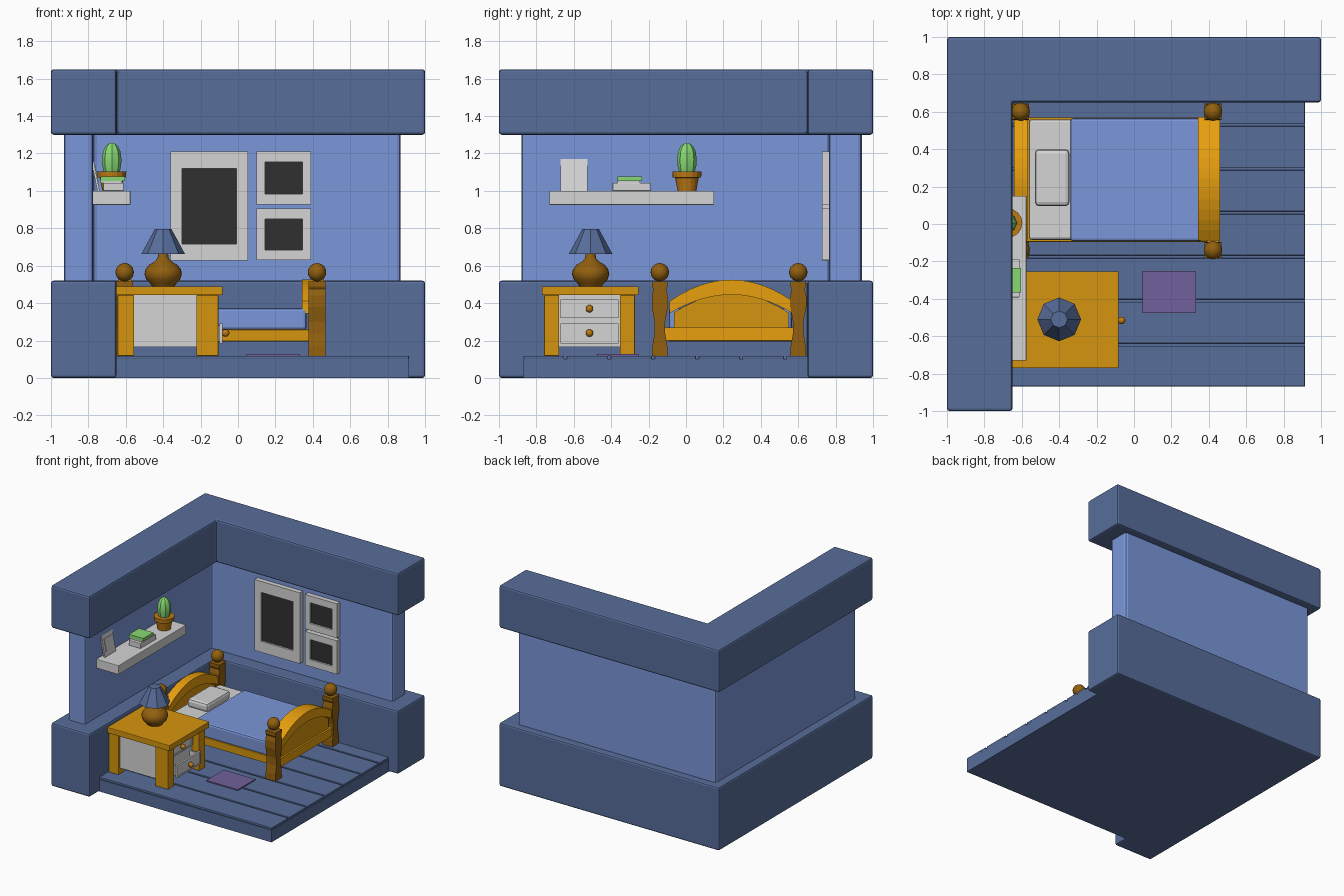
import bpy, bmesh
from math import sin, cos, pi
from mathutils import Vector

cube = bpy.data.objects.get("Cube")
if cube:
    bpy.data.objects.remove(cube)


def material(name, r, g, b):
    """Flat colour from 0-255 sRGB values, stored linear."""
    lin = [((c / 255 + 0.055) / 1.055) ** 2.4 for c in (r, g, b)] + [1]
    m = bpy.data.materials.new(name)
    m.use_nodes = True
    m.diffuse_color = lin
    m.node_tree.nodes["Principled BSDF"].inputs["Base Color"].default_value = lin
    return m


NAVY = material("slate_blue", 87, 109, 154)
BLUE = material("light_blue", 122, 151, 217)
WOOD = material("ochre_wood", 214, 149, 14)
GOLD = material("golden_wood", 232, 160, 14)
BROWN = material("brown_wood", 146, 96, 14)
CLAY = material("clay", 190, 122, 20)
WHITE = material("off_white", 213, 213, 213)
BLACK = material("charcoal", 48, 48, 48)
GREEN = material("leaf_green", 136, 217, 116)
PURPLE = material("muted_purple", 113, 96, 155)


def finish(name, bm, mats, bevel=0, smooth=False):
    bmesh.ops.recalc_face_normals(bm, faces=bm.faces)
    me = bpy.data.meshes.new(name)
    bm.to_mesh(me)
    bm.free()
    ob = bpy.data.objects.new(name, me)
    bpy.context.collection.objects.link(ob)
    for m in mats:
        me.materials.append(m)
    if bevel:
        mod = ob.modifiers.new("bevel", "BEVEL")
        mod.width, mod.segments = bevel, 2
    if smooth:
        me.shade_smooth()
    return ob


def prism(name, pts, a, b, axis, mat, bevel=0):
    """Extrude a 2D profile from a to b along an axis."""
    place = {"x": lambda p: (a, p[0], p[1]),
             "y": lambda p: (p[0], a, p[1]),
             "z": lambda p: (p[0], p[1], a)}[axis]
    bm = bmesh.new()
    face = bm.faces.new([bm.verts.new(place(p)) for p in pts])
    new = bmesh.ops.extrude_face_region(bm, geom=[face])["geom"]
    step = Vector([b - a if k == axis else 0 for k in "xyz"])
    bmesh.ops.translate(bm, vec=step, verts=[v for v in new if isinstance(v, bmesh.types.BMVert)])
    return finish(name, bm, [mat], bevel)


def box(name, x, y, z, mat, bevel=0):
    return prism(name, [(x[0], y[0]), (x[1], y[0]), (x[1], y[1]), (x[0], y[1])], z[0], z[1], "z", mat, bevel)


def panel(name, x, y, z, facing, scale, depth, mat, inner=None):
    """Box whose face towards 'facing' has a sunken centre, scaled per axis."""
    facing = Vector(facing)
    bm = bmesh.new()
    bmesh.ops.create_cube(bm, size=1)
    for v in bm.verts:
        v.co = [r[0] + (c + 0.5) * (r[1] - r[0]) for c, r in zip(v.co, (x, y, z))]
    bm.normal_update()
    face = max(bm.faces, key=lambda f: f.normal.dot(facing))
    bmesh.ops.inset_region(bm, faces=[face], thickness=0.002)
    mid = face.calc_center_median()
    outer = Vector([r[1] - r[0] for r in (x, y, z)]) / 2
    for v in face.verts:
        for i in range(3):
            if not facing[i]:
                v.co[i] = mid[i] + outer[i] * scale[i] * (1 if v.co[i] > mid[i] else -1)
    for e in bmesh.ops.extrude_face_region(bm, geom=[face])["geom"]:
        if isinstance(e, bmesh.types.BMVert):
            e.co -= facing * depth
        elif isinstance(e, bmesh.types.BMFace):
            e.material_index = 1
    bm.faces.remove(face)
    return finish(name, bm, [mat, inner or mat])


def lathe(name, at, profile, sides, mat, smooth=False, rib=0):
    """Closed revolve of (radius, z) rings; rib pulls in every other column."""
    bm = bmesh.new()
    rings = []
    for r, z in profile:
        ring = []
        for i in range(sides):
            t, k = 2 * pi * i / sides, r * (1 - rib * (i % 2))
            ring.append(bm.verts.new((at[0] + k * cos(t), at[1] + k * sin(t), z)))
        rings.append(ring)
    for lo, hi in zip(rings, rings[1:]):
        for i in range(sides):
            j = (i + 1) % sides
            bm.faces.new((lo[i], lo[j], hi[j], hi[i]))
    bm.faces.new(rings[0])
    bm.faces.new(rings[-1])
    ob = finish(name, bm, [mat])
    if smooth:
        bpy.context.view_layer.objects.active = ob
        ob.select_set(True)
        bpy.ops.object.shade_smooth_by_angle()
        ob.select_set(False)
    return ob


def ball(name, at, r, mat):
    bm = bmesh.new()
    bmesh.ops.create_uvsphere(bm, u_segments=20, v_segments=12, radius=r)
    bmesh.ops.translate(bm, vec=at, verts=bm.verts)
    return finish(name, bm, [mat], smooth=True)


# Corner walls: thick base and cap with a thinner wall between
def corner(name, lo, hi, inner, z, mat, bevel):
    (x0, y0), (x1, y1), (xi, yi) = lo, hi, inner
    prism(name, [(x0, y0), (xi, y0), (xi, yi), (x1, yi), (x1, y1), (x0, y1)], *z, "z", mat, bevel)


corner("wall_base", (-1, -1), (1, 1), (-0.65, 0.65), (0, 0.52), NAVY, 0.014)
corner("wall_cap", (-1, -1), (1, 1), (-0.65, 0.65), (1.3, 1.65), NAVY, 0.014)
corner("wall_middle", (-0.93, -0.88), (0.87, 0.94), (-0.775, 0.765), (0.5, 1.32), BLUE, 0.02)

# Plank floor
box("floor_slab", (-0.7, 0.914), (-0.87, 0.7), (0, 0.1), NAVY)
edges = [-0.875, -0.645, -0.41, -0.175, 0.06, 0.295, 0.53, 0.68]
for i, (a, b) in enumerate(zip(edges, edges[1:])):
    box(f"floor_plank_{i}", (-0.7, 0.914), (a + 0.007, b - 0.007), (0.1, 0.118), NAVY, 0.004)
box("rug", (0.045, 0.332), (-0.476, -0.25), (0.116, 0.127), PURPLE)

# Nightstand
box("nightstand_top", (-0.65, -0.083), (-0.77, -0.253), (0.443, 0.49), WOOD, 0.004)
for i, y in enumerate((-0.758, -0.353)):
    box(f"nightstand_back_leg_{i}", (-0.643, -0.556), (y, y + 0.08), (0.118, 0.443), WOOD, 0.004)
    box(f"nightstand_front_leg_{i}", (-0.222, -0.105), (y, y + 0.08), (0.118, 0.443), WOOD, 0.004)
box("nightstand_body", (-0.6, -0.17), (-0.735, -0.295), (0.165, 0.443), WHITE)
panel("upper_drawer", (-0.2, -0.155), (-0.672, -0.36), (0.32, 0.42), (1, 0, 0), (1, 0.9, 0.78), 0.007, WHITE)
panel("lower_drawer_tray", (-0.2, -0.093), (-0.66, -0.372), (0.195, 0.28), (0, 0, 1), (0.8, 0.9, 1), 0.06, WHITE)
panel("lower_drawer_front", (-0.098, -0.083), (-0.672, -0.36), (0.185, 0.29), (1, 0, 0), (1, 0.9, 0.78), 0.005, WHITE)
ball("upper_knob", (-0.138, -0.516, 0.37), 0.02, CLAY)
ball("lower_knob", (-0.066, -0.516, 0.24), 0.02, CLAY)

# Lamp
lamp = (-0.4, -0.51)
lathe("lamp_base", lamp, [(0.06, 0.49), (0.07, 0.505), (0.09, 0.525), (0.1, 0.555), (0.095, 0.58), (0.075, 0.605),
                          (0.045, 0.622), (0.03, 0.64), (0.022, 0.69)], 24, BROWN, True)
lathe("lamp_shade", lamp, [(0.117, 0.662), (0.045, 0.795)], 8, NAVY)

# Bed
MID, HALF = 0.242, 0.33


def arch(height, rise, n=12, half=HALF):
    return [(MID + half * t, height + rise * (1 - t * t)) for t in (2 * i / n - 1 for i in range(n + 1))]


side = [(0.042, 0.118), (0.04, 0.17), (0.028, 0.24), (0.028, 0.3), (0.043, 0.38), (0.043, 0.44), (0.034, 0.475),
        (0.042, 0.49), (0.042, 0.515)]
for end, x0, x1 in (("head", -0.65, -0.562), ("foot", 0.378, 0.467)):
    xm = (x0 + x1) / 2
    for tag, y in (("right", -0.14), ("left", 0.6)):
        wavy = [(y + w, z) for w, z in side] + [(y - w, z) for w, z in reversed(side)]
        prism(f"{end}_post_{tag}", wavy, x0, x1, "x", BROWN)
        ball(f"{end}_post_ball_{tag}", (xm, y, 0.565), 0.049, BROWN)
    rim_in = -0.035 if end == "foot" else 0.008
    prism(f"{end}_arch", arch(0.41, 0.115) + arch(0.345, 0.1)[::-1], x0 + rim_in, x1 - 0.008, "x", GOLD)
    prism(f"{end}_panel", [(MID - 0.305, 0.24)] + arch(0.35, 0.1, half=0.305) + [(MID + 0.305, 0.24)],
          xm - 0.018, xm + 0.018, "x", WOOD)
    box(f"{end}_rail", (x0 + 0.012, x1 - 0.012), (-0.12, 0.58), (0.2, 0.27), GOLD)
box("bed_frame", (-0.58, 0.4), (-0.095, 0.57), (0.195, 0.258), WOOD, 0.004)
box("mattress", (-0.562, 0.35), (-0.085, 0.56), (0.25, 0.362), WHITE, 0.015)
box("blanket", (-0.34, 0.365), (-0.092, 0.566), (0.256, 0.374), BLUE, 0.015)
pillow = box("pillow", (-0.53, -0.345), (0.095, 0.4), (0.355, 0.428), WHITE, 0.022)

# Framed pictures on the back wall
for name, x, z, s in (("large_picture", (-0.36, 0.053), (0.627, 1.21), (0.71, 1, 0.69)),
                      ("upper_picture", (0.1, 0.39), (0.927, 1.21), (0.69, 1, 0.6)),
                      ("lower_picture", (0.1, 0.39), (0.63, 0.906), (0.69, 1, 0.6))):
    panel(name, x, (0.727, 0.77), z, (0, -1, 0), s, 0.015, WHITE, BLACK)

# Shelf with photo, books and cactus
box("shelf", (-0.79, -0.575), (-0.73, 0.15), (0.925, 1), WHITE, 0.004)


def lean(name, y, d0, d1, t0, t1, mat):
    """Plate leaning back to the wall: d is depth, t the fraction of height."""
    pts = [(-0.74 - 0.034 * t + d, 1 + 0.17 * t) for d, t in ((d0, t0), (d1, t0), (d1, t1), (d0, t1))]
    ob = prism(name, [(y[0], p[1]) for p in pts], 0, 1, "x", mat)
    for v in ob.data.vertices:
        t = (v.co.z - 1) / 0.17
        v.co.x = -0.74 - 0.034 * t + (d1 if v.co.x > 0.5 else d0)
    return ob


def leaning_plate(name, y, d, t, mat):
    pts = [(-0.74 - 0.034 * k + e, 1 + 0.17 * k) for e, k in ((d[0], t[0]), (d[1], t[0]), (d[1], t[1]), (d[0], t[1]))]
    return prism(name, pts, y[0], y[1], "y", mat)


leaning_plate("photo_frame", (-0.67, -0.527), (-0.012, 0), (0, 1), WHITE)
leaning_plate("photo_sheet", (-0.645, -0.552), (0, 0.004), (0.2, 0.8), WHITE)
box("lower_book", (-0.72, -0.612), (-0.392, -0.19), (1, 1.043), WHITE, 0.003)
box("middle_book", (-0.735, -0.62), (-0.365, -0.245), (1.043, 1.052), WHITE)
box("green_book", (-0.735, -0.605), (-0.366, -0.236), (1.052, 1.076), GREEN)
pot = (-0.675, 0.005)
lathe("cactus_pot", pot, [(0.05, 1), (0.063, 1.07), (0.076, 1.072), (0.078, 1.105), (0.06, 1.105)], 16, CLAY)
lathe("cactus", pot, [(0.042, 1.1), (0.05, 1.135), (0.052, 1.17), (0.047, 1.21), (0.033, 1.24), (0.012, 1.255)],
      16, GREEN, True, 0.1)
